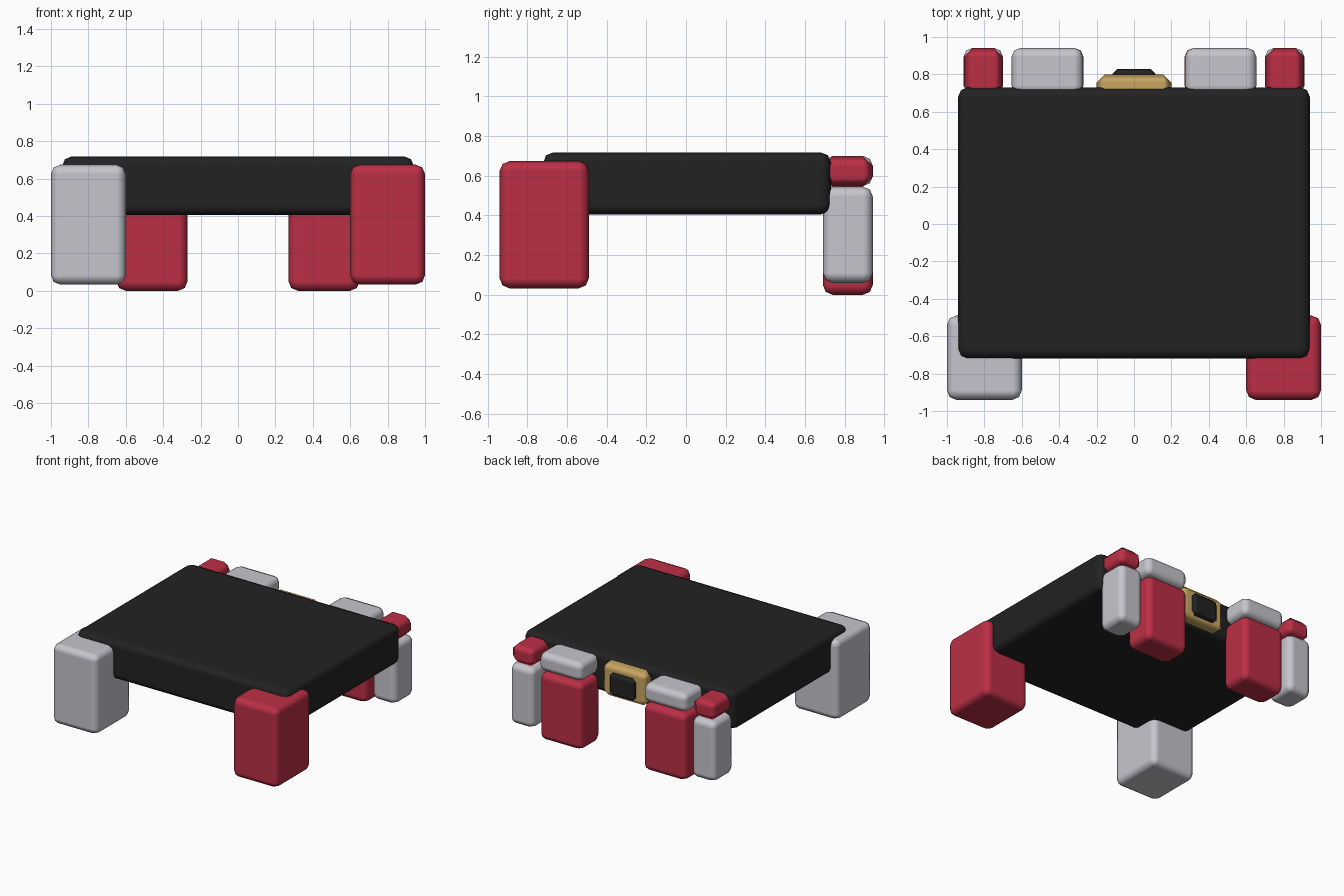
import bpy
import bmesh

if "Cube" in bpy.data.objects:
    bpy.data.objects.remove(bpy.data.objects["Cube"])


def make_material(name, rgb):
    mat = bpy.data.materials.new(name)
    mat.diffuse_color = (*rgb, 1.0)
    mat.use_nodes = True
    mat.node_tree.nodes["Principled BSDF"].inputs["Base Color"].default_value = mat.diffuse_color
    return mat


black = make_material("black", (0.016, 0.016, 0.016))
red = make_material("crimson red", (0.50, 0.028, 0.06))
silver = make_material("light grey", (0.57, 0.56, 0.61))
gold = make_material("gold", (0.58, 0.38, 0.12))


def block(name, x, y, z, mat, bevel=0.05, segments=2):
    """Rounded box spanning the given (min, max) ranges."""
    bm = bmesh.new()
    bmesh.ops.create_cube(bm, size=1.0)
    for v in bm.verts:
        v.co = [lo + (hi - lo) * (c + 0.5) for c, (lo, hi) in zip(v.co, (x, y, z))]
    mesh = bpy.data.meshes.new(name)
    bm.to_mesh(mesh)
    bm.free()
    for p in mesh.polygons:
        p.use_smooth = True
    mesh.materials.append(mat)
    obj = bpy.data.objects.new(name, mesh)
    bpy.context.collection.objects.link(obj)
    mod = obj.modifiers.new("rounded edges", "BEVEL")
    mod.width = bevel
    mod.segments = segments
    mod.limit_method = "NONE"
    mod.harden_normals = True
    return obj


def span(side, a, b):
    """Mirror an x range to the chosen side."""
    return tuple(sorted((side * a, side * b)))


# Main slab
block("body", (-0.94, 0.94), (-0.72, 0.73), (0.405, 0.718), black)

# Front corner legs differ in colour; rear legs and caps mirror exactly
rear = (0.69, 0.942)
for side, label, front_mat in ((-1, "left", silver), (1, "right", red)):
    block(f"front_leg_{label}", span(side, 0.6, 1.0), (-0.94, -0.49), (0.033, 0.674), front_mat)
    block(f"rear_inner_leg_{label}", span(side, 0.27, 0.65), rear, (0.0, 0.54), red)
    block(f"rear_inner_cap_{label}", span(side, 0.272, 0.655), rear, (0.548, 0.70), silver)
    block(f"rear_outer_leg_{label}", span(side, 0.70, 0.912), rear, (0.06, 0.545), silver)
    block(f"rear_outer_cap_{label}", span(side, 0.70, 0.91), rear, (0.545, 0.70), red, 0.05, 1)

# Rear buckle with dark centre
block("buckle_plate", (-0.20, 0.20), (0.67, 0.80), (0.42, 0.69), gold, 0.045, 1)
block("buckle_centre", (-0.115, 0.115), (0.74, 0.83), (0.455, 0.635), black, 0.028, 1)
